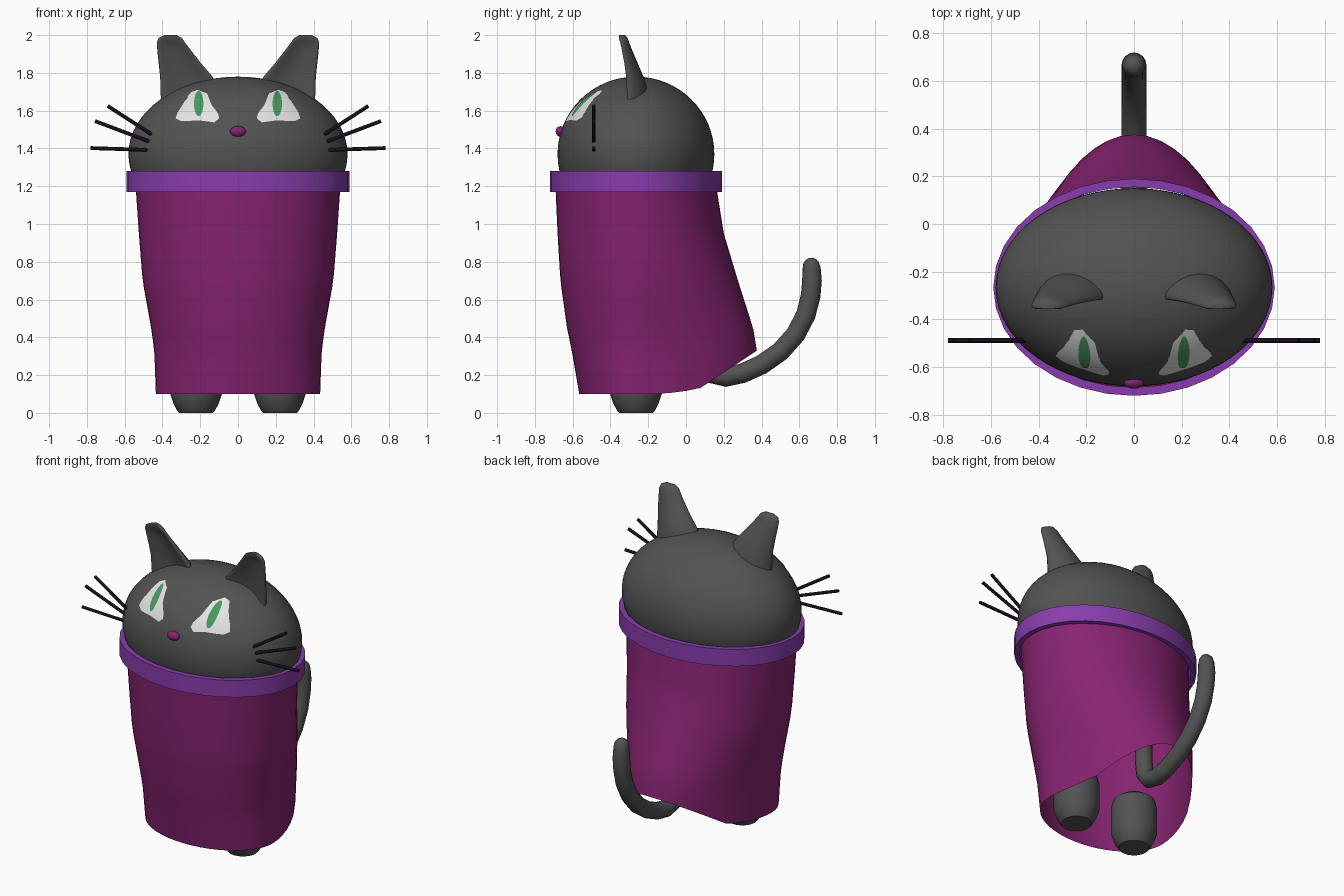
import bpy, bmesh, math
from mathutils import Vector

if "Cube" in bpy.data.objects:
    bpy.data.objects.remove(bpy.data.objects["Cube"])

TAU = 2 * math.pi
HEAD_C = Vector((0, -0.265, 1.37))
HEAD_R = Vector((0.58, 0.415, 0.41))


def material(name, r, g, b):
    m = bpy.data.materials.new(name)
    m.diffuse_color = (r, g, b, 1)
    m.use_nodes = True
    m.node_tree.nodes["Principled BSDF"].inputs["Base Color"].default_value = m.diffuse_color
    return m


GREY = material("charcoal grey", 0.085, 0.085, 0.085)
MAGENTA = material("dark magenta", 0.24, 0.017, 0.165)
PURPLE = material("purple", 0.25, 0.046, 0.42)
WHITE = material("eye white", 0.78, 0.78, 0.78)
GREEN = material("pupil green", 0.065, 0.32, 0.12)
BLACK = material("whisker black", 0.01, 0.004, 0.012)


def finish(obj, mat, angle=50):
    obj.data.materials.append(mat)
    bpy.ops.object.select_all(action='DESELECT')
    obj.select_set(True)
    bpy.context.view_layer.objects.active = obj
    bpy.ops.object.shade_smooth_by_angle(angle=math.radians(angle))
    return obj


def loft(name, rings, mat, caps=(True, True), closed=False, angle=50):
    """Skin a list of closed rings with equal point counts."""
    bm = bmesh.new()
    vs = [[bm.verts.new(p) for p in ring] for ring in rings]
    pairs = list(zip(vs, vs[1:])) + ([(vs[-1], vs[0])] if closed else [])
    n = len(vs[0])
    for a, b in pairs:
        for i in range(n):
            j = (i + 1) % n
            bm.faces.new((a[i], a[j], b[j], b[i]))
    if caps[0]:
        bm.faces.new(vs[0][::-1])
    if caps[1]:
        bm.faces.new(vs[-1])
    bmesh.ops.recalc_face_normals(bm, faces=bm.faces)
    me = bpy.data.meshes.new(name)
    bm.to_mesh(me)
    bm.free()
    obj = bpy.data.objects.new(name, me)
    bpy.context.collection.objects.link(obj)
    return finish(obj, mat, angle)


def ellipse(cx, cy, z, rx, ry, n=32):
    return [(cx + rx * math.cos(TAU * i / n), cy + ry * math.sin(TAU * i / n), z) for i in range(n)]


def ellipsoid(name, centre, radii, mat, seg, rows):
    bpy.ops.mesh.primitive_uv_sphere_add(segments=seg, ring_count=rows, radius=1, location=centre)
    obj = bpy.context.object
    obj.name = name
    obj.scale = radii
    return finish(obj, mat, 180)


def interp(table, z):
    """Linear lookup in rows sorted by falling first value."""
    for a, b in zip(table, table[1:]):
        if z >= b[0]:
            t = min(1, (a[0] - z) / (a[0] - b[0]))
            return [p + (q - p) * t for p, q in zip(a[1:], b[1:])]
    return table[-1][1:]


# Head and nose
ellipsoid("head", HEAD_C, HEAD_R, GREY, 64, 32)
ellipsoid("nose", (0, -0.664, 1.49), (0.042, 0.026, 0.028), MAGENTA, 20, 12)

# Cape: z, half width, front y, back y
CAPE = [(1.23, .545, -.69, .155), (1.17, .54, -.69, .165), (.95, .525, -.68, .20),
        (.7, .505, -.665, .275), (.45, .46, -.63, .355), (.33, .443, -.605, .375),
        (.1, .435, -.565, .37)]


def cape_point(a, z):
    rx, front, back = interp(CAPE, z)
    ry = HEAD_C.y - front
    bump = back - HEAD_C.y - ry
    s = math.sin(a)
    return (rx * math.cos(a), HEAD_C.y + ry * s + bump * max(0, s) ** 1.5, z)


def hem_height(a):
    y = cape_point(a, 0.33)[1]
    if y < 0.08:
        return 0.1 + 0.03 * max(0, (y + 0.2) / 0.28) ** 2
    return 0.13 + 0.2 * (y - 0.08) / 0.295


cape_rings = []
for r in range(17):
    ring = []
    for i in range(48):
        a = TAU * i / 48
        ring.append(cape_point(a, 1.23 + (hem_height(a) - 1.23) * r / 16))
    cape_rings.append(ring)
loft("cape", cape_rings, MAGENTA, caps=(False, False), angle=180)

# Collar band
loft("collar", [ellipse(0, HEAD_C.y, z, rx, ry) for z, rx, ry in
                ((1.17, .59, .455), (1.28, .59, .455), (1.28, .558, .42), (1.17, .558, .42))],
     PURPLE, caps=(False, False), closed=True)

# Tail: path in the y-z plane, swept as a round tube
path = [(.09, .48), (.09, .35), (.10, .26), (.14, .205), (.21, .19), (.30, .21), (.40, .255),
        (.50, .325), (.58, .415), (.635, .52), (.66, .62), (.667, .70), (.665, .765),
        (.662, .795), (.66, .812), (.659, .82)]
radius = [.052] * 12 + [.048, .041, .028, .012]
tail = []
for k, (y, z) in enumerate(path):
    y0, z0 = path[max(k - 1, 0)]
    y1, z1 = path[min(k + 1, len(path) - 1)]
    d = Vector((0, y1 - y0, z1 - z0)).normalized()
    side = Vector((1, 0, 0))
    up = side.cross(d)
    tail.append([Vector((0, y, z)) + radius[k] * (side * math.cos(TAU * i / 16) + up * math.sin(TAU * i / 16))
                 for i in range(16)])
loft("tail", tail, GREY, angle=180)


def eye_patch(name, outline, centre, swell, mat):
    """Thin patch that hugs the head, made of shrinking outlines."""
    def on_head(x, z):
        rx, ry, rz = HEAD_R * swell
        k = 1 - (x / rx) ** 2 - ((z - HEAD_C.z) / rz) ** 2
        return (x, HEAD_C.y - ry * math.sqrt(max(0, k)), z)
    rings = [[on_head(centre[0] + (x - centre[0]) * f, centre[1] + (z - centre[1]) * f)
              for x, z in outline] for f in (1, .8, .6, .4, .2, .03)]
    obj = loft(name, rings, mat, caps=(False, True), angle=180)
    if sum(p.normal.y for p in obj.data.polygons) > 0:
        obj.data.flip_normals()


EYE = [(.10, 1.56), (.125, 1.538), (.2, 1.548), (.3, 1.545), (.33, 1.56), (.32, 1.59),
       (.25, 1.70), (.215, 1.713), (.165, 1.695), (.14, 1.63), (.105, 1.585)]
# Ear sections: z, inner x, outer x, front y, back y
EAR = [(1.60, .08, .405, -.335, -.19), (1.70, .10, .41, -.335, -.20), (1.78, .135, .412, -.335, -.225),
       (1.85, .195, .42, -.34, -.255), (1.92, .25, .427, -.35, -.285), (1.96, .28, .43, -.357, -.30),
       (1.985, .297, .42, -.36, -.31), (2.0, .325, .39, -.358, -.322)]
WHISKERS = [((.45, 1.47), (.69, 1.625)), ((.465, 1.435), (.757, 1.545)), ((.475, 1.392), (.78, 1.402))]
FOOT = [(0, .09), (.012, .1), (.05, .12), (.1, .137), (.26, .137), (.31, .125), (.335, .09)]

for sx, side in ((-1, "right"), (1, "left")):
    # Eye white and slit pupil
    dense = []
    for (x0, z0), (x1, z1) in zip(EYE, EYE[1:] + EYE[:1]):
        dense += [(sx * (x0 + (x1 - x0) * t / 3), z0 + (z1 - z0) * t / 3) for t in range(3)]
    eye_patch(side + "_eye", dense, (sx * .215, 1.61), 1.010, WHITE)
    slit = [(sx * .208 + .025 * math.cos(TAU * i / 24), 1.637 + .066 * math.sin(TAU * i / 24))
            for i in range(24)]
    eye_patch(side + "_pupil", slit, (sx * .208, 1.637), 1.018, GREEN)

    # Ear with a hollowed front
    rings = []
    for z, x0, x1, y0, y1 in EAR:
        ring = []
        for i in range(24):
            c, s = math.cos(TAU * i / 24), math.sin(TAU * i / 24)
            y = (y0 + y1) / 2 + (y1 - y0) / 2 * s
            if s < 0:
                y += (y1 - y0) * 0.4 * s * s * (1 if z < 1.98 else 0.3)
            y -= (y1 - y0) * 0.25 * c * c
            ring.append((sx * ((x0 + x1) / 2 + (x1 - x0) / 2 * c), y, z))
        rings.append(ring)
    loft(side + "_ear", rings, GREY, angle=80)

    # Whiskers
    for k, ((x0, z0), (x1, z1)) in enumerate(WHISKERS):
        d = Vector((x1 - x0, 0, z1 - z0)).normalized()
        up = Vector((-d.z, 0, d.x))
        rings = []
        for x, z in ((x0, z0), (x1, z1)):
            rings.append([(sx * (x + up.x * .01 * math.cos(TAU * i / 8)), -.488 + .01 * math.sin(TAU * i / 8),
                           z + up.z * .01 * math.cos(TAU * i / 8)) for i in range(8)])
        loft(f"{side}_whisker_{k + 1}", rings, BLACK)

    # Foot
    loft(side + "_foot", [ellipse(sx * .222, HEAD_C.y, z, r, r, 24) for z, r in FOOT], GREY, angle=40)
